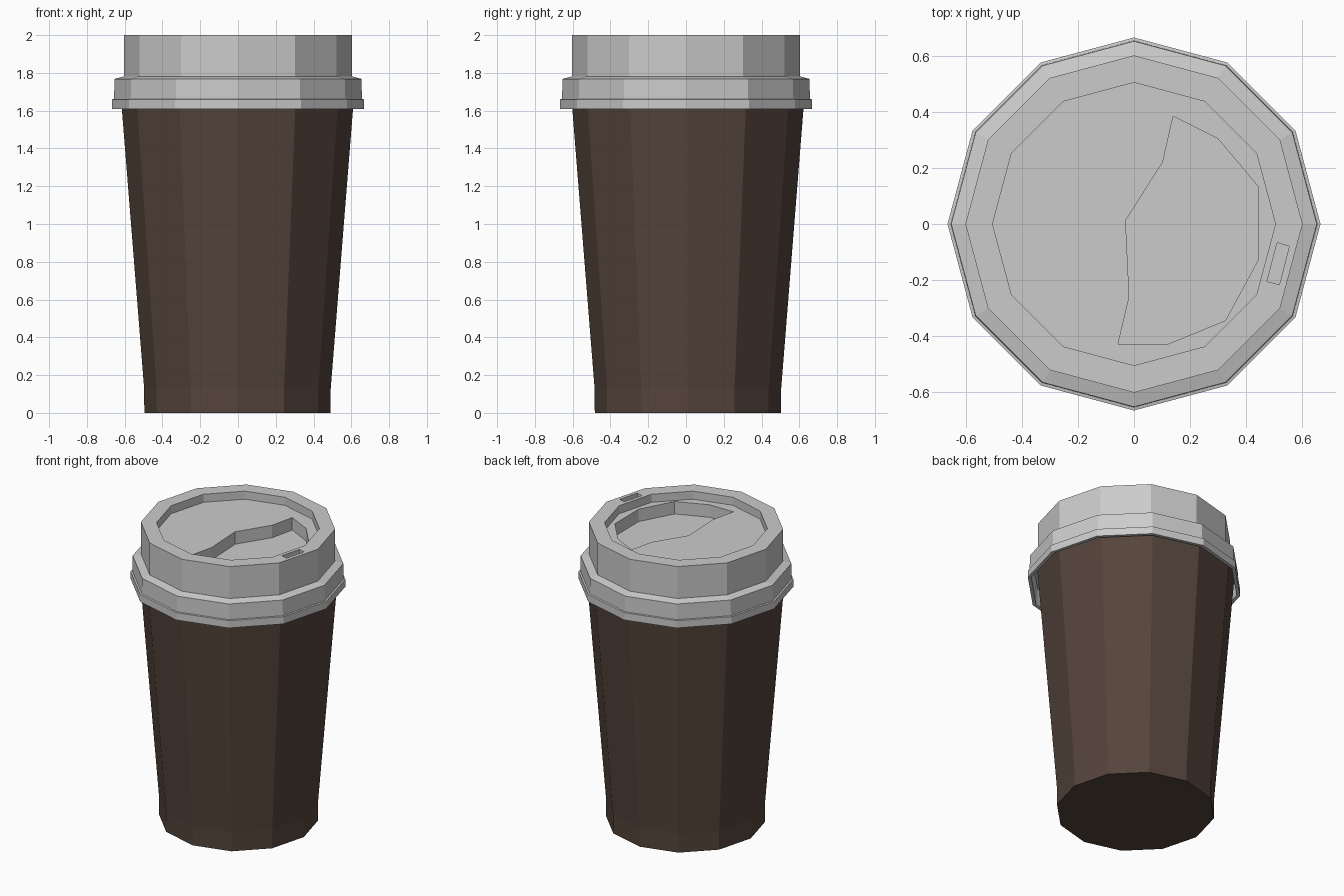
import bpy, bmesh
from math import cos, sin, pi

if "Cube" in bpy.data.objects:
    bpy.data.objects.remove(bpy.data.objects["Cube"])

SIDES = 12


def finish(name, bm):
    bmesh.ops.recalc_face_normals(bm, faces=bm.faces)
    mesh = bpy.data.meshes.new(name)
    bm.to_mesh(mesh)
    bm.free()
    obj = bpy.data.objects.new(name, mesh)
    bpy.context.collection.objects.link(obj)
    return obj


def lathe(name, profile, centre=(0, 0)):
    """Closed twelve-sided solid from (radius, z) points, both ends capped."""
    bm = bmesh.new()
    rings = [[bm.verts.new((centre[0] + r * cos(2 * pi * i / SIDES),
                            centre[1] + r * sin(2 * pi * i / SIDES), z))
              for i in range(SIDES)] for r, z in profile]
    for a, b in zip(rings, rings[1:]):
        for i in range(SIDES):
            j = (i + 1) % SIDES
            bm.faces.new((a[i], a[j], b[j], b[i]))
    bm.faces.new(rings[0])
    bm.faces.new(rings[-1])
    return finish(name, bm)


def cut(target, name, outline, z0, z1):
    """Sink a pocket of the given outline into the target."""
    bm = bmesh.new()
    face = bm.faces.new([bm.verts.new((x, y, z0)) for x, y in outline])
    top = bmesh.ops.extrude_face_region(bm, geom=[face])["geom"]
    bmesh.ops.translate(bm, vec=(0, 0, z1 - z0),
                        verts=[v for v in top if isinstance(v, bmesh.types.BMVert)])
    cutter = finish(name, bm)
    cutter.hide_render = True
    cutter.hide_set(True)
    mod = target.modifiers.new(name, 'BOOLEAN')
    mod.operation = 'DIFFERENCE'
    mod.solver = 'EXACT'
    mod.object = cutter


# tapered cup with a short straight foot
cup = lathe("cup", [(0.493, 0), (0.494, 0.13), (0.612, 1.61), (0.62, 1.71)],
            centre=(-0.003, 0.01))
brown = bpy.data.materials.new("brown_card")
brown.diffuse_color = (0.09, 0.058, 0.044, 1)
brown.use_nodes = True
brown.node_tree.nodes["Principled BSDF"].inputs["Base Color"].default_value = brown.diffuse_color
cup.data.materials.append(brown)

# lid: hollow underside, stepped skirt, raised rim and sunken top
lid = lathe("lid", [(0.635, 1.72), (0.645, 1.61), (0.667, 1.61), (0.667, 1.66),
                    (0.656, 1.662), (0.654, 1.768), (0.603, 1.782), (0.603, 2.0),
                    (0.506, 2.0), (0.506, 1.945)])

# drinking recess
cut(lid, "recess_cutter",
    [(0.14, 0.385), (0.30, 0.305), (0.443, 0.135), (0.446, -0.125), (0.327, -0.345),
     (0.12, -0.43), (-0.057, -0.43), (-0.017, -0.26), (-0.03, 0.012), (0.103, 0.222)],
    1.86, 2.1)

# sip slot in the rim
cut(lid, "slot_cutter",
    [(0.512, -0.067), (0.555, -0.08), (0.52, -0.217), (0.476, -0.205)], 1.94, 2.1)
